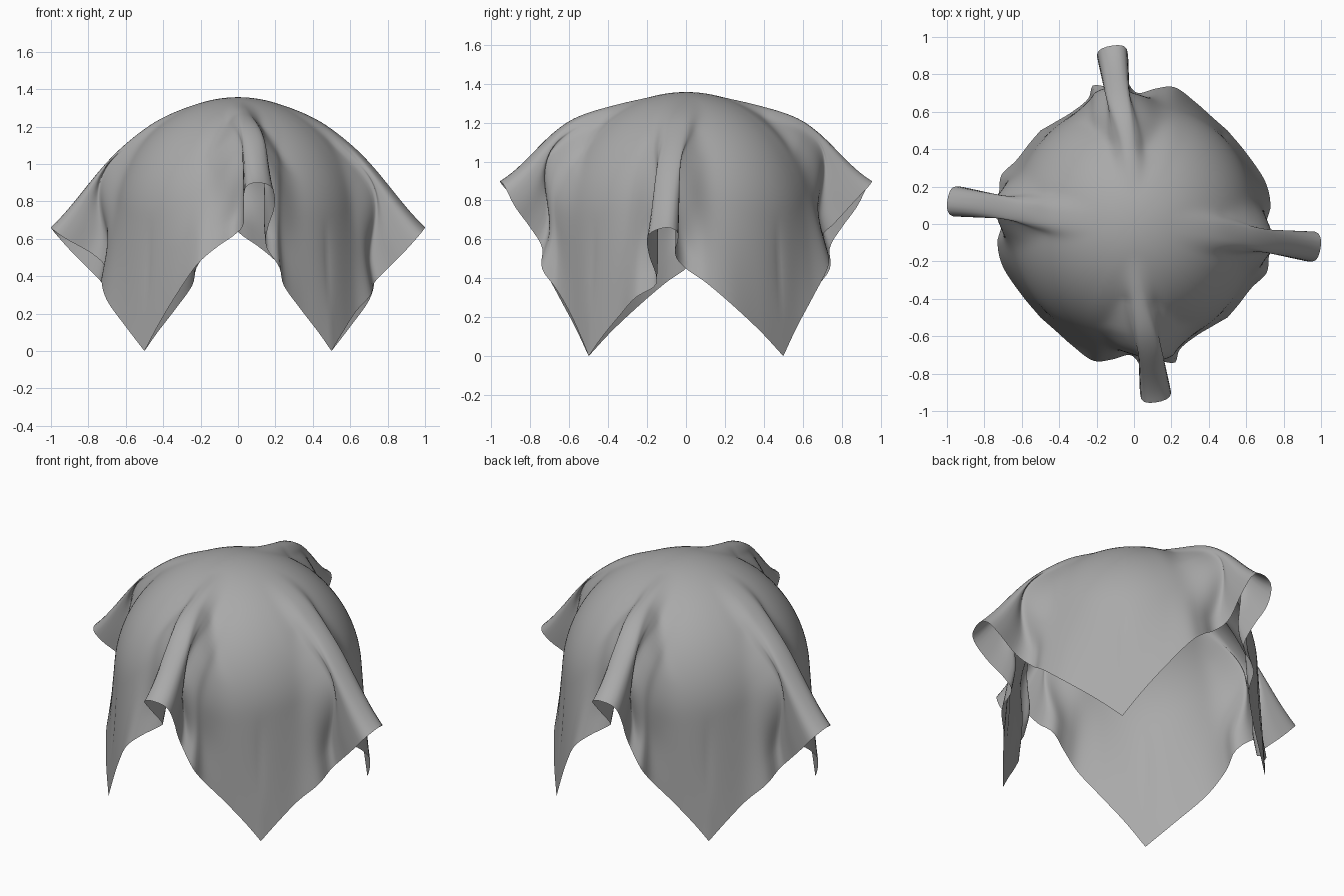
import bpy, math
from mathutils import Vector

if "Cube" in bpy.data.objects:
    bpy.data.objects.remove(bpy.data.objects["Cube"])

R, CZ = 0.665, 0.692        # hidden ball that the cloth rests on
RAYS, STEPS = 80, 48        # rays per cloth side, rings from centre to hem

# Hem of the right and front sides, corner to corner (other sides: half turn)
RIGHT = [(.5, .5, 0), (.6, .38, .13), (.7, .23, .27), (.73, .1, .38), (.71, 0, .45),
         (.78, -.055, .52), (.92, -.04, .6), (.985, -.05, .645), (1, -.11, .66),
         (.97, -.195, .62), (.88, -.19, .52), (.78, -.155, .42), (.725, -.16, .36),
         (.71, -.26, .3), (.63, -.34, .21), (.56, -.43, .1), (.5, -.5, 0)]
FRONT = [(.5, -.5, 0), (.43, -.54, .1), (.33, -.6, .23), (.245, -.67, .35),
         (.22, -.74, .45), (.15, -.74, .56), (.16, -.8, .66), (.195, -.88, .77),
         (.185, -.93, .87), (.11, -.955, .9), (.045, -.945, .88), (.03, -.87, .8),
         (.03, -.76, .68), (-.02, -.7, .62), (-.12, -.725, .55), (-.22, -.73, .46),
         (-.33, -.65, .3), (-.42, -.57, .15), (-.5, -.5, 0)]


def ease(a, b, t):
    w = min(1, max(0, (t - a) / (b - a)))
    return w * w * (3 - 2 * w)


def smooth_hem(points):
    """Catmull-Rom curve through the points, resampled evenly by length."""
    p = [Vector(q) for q in points]
    p = [2 * p[0] - p[1]] + p + [2 * p[-1] - p[-2]]
    fine = []
    for i in range(1, len(p) - 2):
        a, b, c, d = p[i - 1:i + 3]
        for k in range(20):
            t = k / 20
            fine.append(0.5 * (2 * b + (c - a) * t + (2 * a - 5 * b + 4 * c - d) * t * t
                               + (3 * b - a - 3 * c + d) * t ** 3))
    fine.append(p[-2])
    dist = [0]
    for a, b in zip(fine, fine[1:]):
        dist.append(dist[-1] + (b - a).length)
    out, j = [], 0
    for i in range(RAYS):
        s = dist[-1] * i / RAYS
        while dist[j + 1] < s:
            j += 1
        out.append(fine[j].lerp(fine[j + 1], (s - dist[j]) / (dist[j + 1] - dist[j])))
    return out


def ray(end, flat_angle):
    """Taut path over the ball, then straight to the hem.
    Gives [height above ball, elevation, heading] per ring."""
    r, z = math.hypot(end.x, end.y), end.z - CZ
    d = max(math.hypot(r, z), R)
    beta = math.atan2(z, r) + math.acos(R / d)
    arc, line = R * (math.pi / 2 - beta), math.sqrt(d * d - R * R)
    turn = math.atan2(end.y, end.x) - flat_angle
    turn = (turn + math.pi) % (2 * math.pi) - math.pi
    start = R * Vector((math.cos(beta), math.sin(beta)))
    stop = Vector((r, z))
    # folds billow a little above the taut line
    puff = (.055 + .15 * max(0, end.z - .66)) * min(1, max(0, (r - .74) / .2))
    pts = []
    for k in range(1, STEPS + 1):
        t = k / STEPS
        s = t * (arc + line)
        if s < arc or line < 1e-4:
            a = math.pi / 2 - s / R
            q = R * Vector((math.cos(a), math.sin(a)))
        else:
            q = start.lerp(stop, (s - arc) / line)
        lift = puff * math.sin(math.pi * max(0, (t - .15) / .85)) ** 2
        q += lift * Vector((math.cos(beta), math.sin(beta)))
        pts.append([q.length - R, math.atan2(q.y, q.x),
                    flat_angle + turn * ease(.2, .7, t)])
    return pts


# Rays of the draped cloth, all round
sides = [smooth_hem(RIGHT), smooth_hem(FRONT)]
sides += [[Vector((-v.x, -v.y, v.z)) for v in s] for s in sides]
rays = [ray(end, -n * math.pi / 2 + math.atan(1 - 2 * i / RAYS))
        for n, side in enumerate(sides) for i, end in enumerate(side)]
total = len(rays)

# Tent the cloth between each fold ridge and the ball beside it
for k in range(STEPS - 1):
    t = (k + 1) / STEPS
    keep = 1 - ease(.6, .93, t)
    slope = .6 + 2.5 * max(0, t - .55)
    if keep == 0:
        continue
    h = [p[k][0] for p in rays]
    tent = h[:]
    for i in range(total):
        for o in range(-36, 37):
            j = (i + o) % total
            gap = math.remainder(rays[i][k][2] - rays[j][k][2], 2 * math.pi)
            tent[i] = max(tent[i], h[j] - slope * R * abs(gap))
    for _ in range(12):
        tent = [(tent[i - 1] + 2 * tent[i] + tent[(i + 1) % total]) / 4 for i in range(total)]
    for i in range(total):
        rays[i][k][0] += (tent[i] - h[i]) * keep

# Draped cloth mesh
verts = [(0, 0, CZ + R)]
for p in rays:
    for h, e, a in p:
        c = (R + h) * math.cos(e)
        verts.append((c * math.cos(a), c * math.sin(a), CZ + (R + h) * math.sin(e)))
faces = []
for i in range(total):
    a, b = 1 + i * STEPS, 1 + ((i + 1) % total) * STEPS
    faces.append((0, b, a))
    faces += [(a + k, b + k, b + k + 1, a + k + 1) for k in range(STEPS - 1)]
mesh = bpy.data.meshes.new("draped_cloth")
mesh.from_pydata(verts, [], faces)
mesh.update()
if mesh.polygons[0].normal.z < 0:
    mesh.flip_normals()
mesh.polygons.foreach_set("use_smooth", [True] * len(mesh.polygons))
cloth = bpy.data.objects.new("draped_cloth", mesh)
bpy.context.collection.objects.link(cloth)

# Dark grey fabric
mat = bpy.data.materials.new("grey_fabric")
mat.diffuse_color = (.4, .4, .4, 1)
mat.use_nodes = True
mat.node_tree.nodes["Principled BSDF"].inputs["Base Color"].default_value = mat.diffuse_color
mesh.materials.append(mat)
